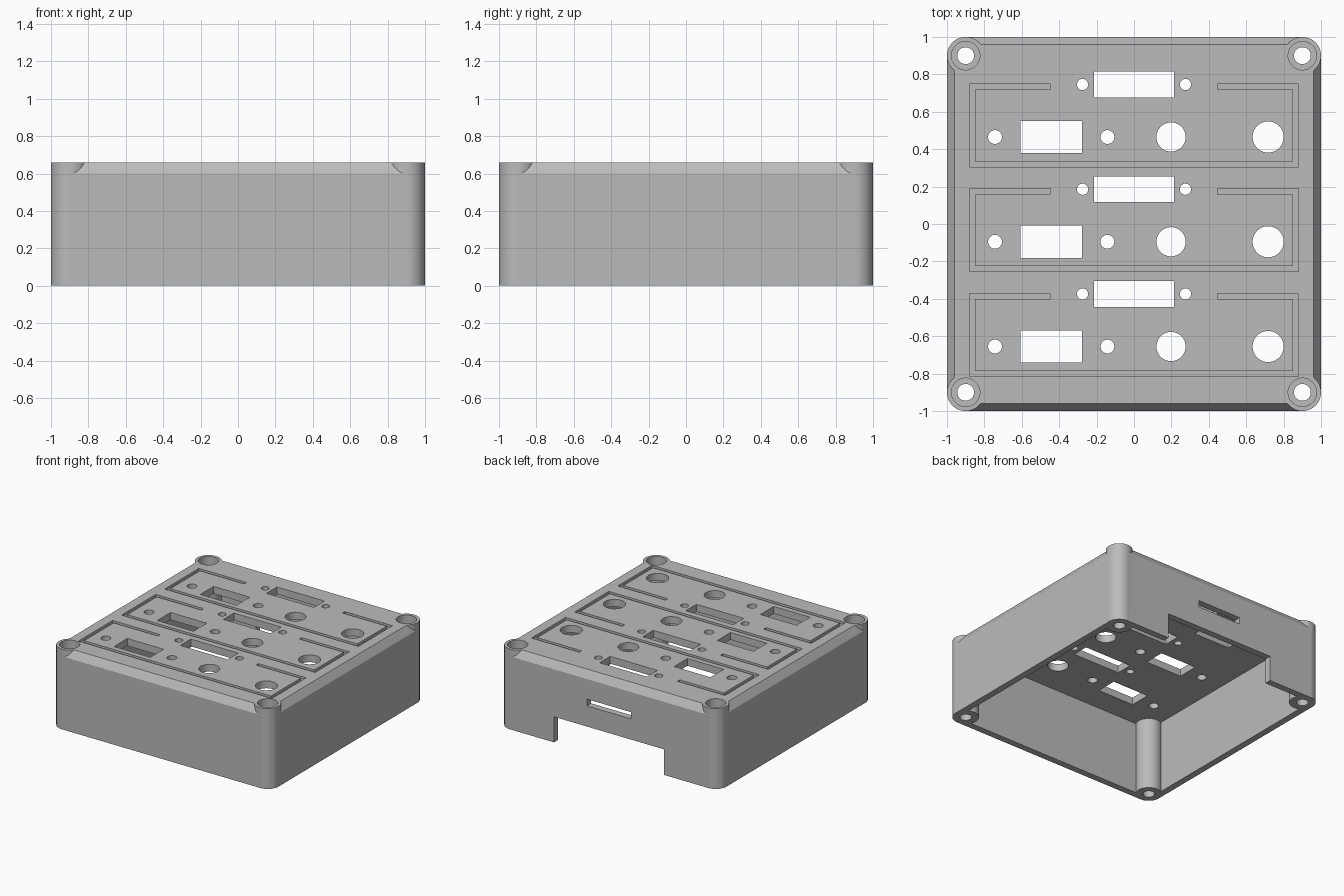
import bpy
import bmesh
from math import cos, sin, tau, radians

cube = bpy.data.objects.get("Cube")
if cube:
    bpy.data.objects.remove(cube, do_unlink=True)

HEIGHT = 0.66
CEILING = 0.60
POST = 0.9           # corner post centre
POST_RADIUS = 0.1
CORNERS = [(sx * POST, sy * POST) for sx in (-1, 1) for sy in (-1, 1)]

grey = bpy.data.materials.new("grey plastic")
grey.use_nodes = True
GREY = (0.5, 0.5, 0.5, 1)
grey.diffuse_color = GREY
grey.node_tree.nodes["Principled BSDF"].inputs["Base Color"].default_value = GREY


def rect(x, y, w, h):
    return [(x - w / 2, y - h / 2), (x + w / 2, y - h / 2),
            (x + w / 2, y + h / 2), (x - w / 2, y + h / 2)]


def circle(x, y, r, n=64):
    return [(x + r * cos(tau * i / n), y + r * sin(tau * i / n)) for i in range(n)]


def octagon(half, flat):
    pts = [(half, -flat), (half, flat), (flat, half), (-flat, half)]
    return pts + [(-x, -y) for x, y in pts]


def loft(bm, *levels):
    """Closed solid through (outline, z) levels."""
    rings = [[bm.verts.new((x, y, z)) for x, y in pts] for pts, z in levels]
    bm.faces.new(rings[0][::-1])
    bm.faces.new(rings[-1])
    for low, high in zip(rings, rings[1:]):
        for i in range(len(low)):
            j = (i + 1) % len(low)
            bm.faces.new((low[i], low[j], high[j], high[i]))


def prism(bm, pts, z0, z1):
    loft(bm, (pts, z0), (pts, z1))


def make(name, bm):
    bmesh.ops.recalc_face_normals(bm, faces=bm.faces)
    mesh = bpy.data.meshes.new(name)
    bm.to_mesh(mesh)
    bm.free()
    mesh.materials.append(grey)
    obj = bpy.data.objects.new(name, mesh)
    bpy.context.collection.objects.link(obj)
    return obj


def combine(target, bm, operation):
    """Boolean a temporary solid into the target and discard it."""
    tool = make("cutter", bm)
    tool.hide_render = True
    mod = target.modifiers.new("boolean", "BOOLEAN")
    mod.operation, mod.object, mod.solver = operation, tool, "EXACT"
    bpy.context.view_layer.objects.active = target
    bpy.ops.object.modifier_apply(modifier=mod.name)
    bpy.data.objects.remove(tool, do_unlink=True)


# Shell with chamfered top edges
bm = bmesh.new()
SIDE = 0.9995
loft(bm, (octagon(SIDE, 0.902), 0), (octagon(SIDE, 0.902), CEILING),
     (octagon(0.96, 0.9), HEIGHT))
case = make("enclosure_lid", bm)

# Hollow interior, open underneath
bm = bmesh.new()
prism(bm, rect(0, 0, 1.89, 1.89), -0.2, CEILING)
combine(case, bm, "DIFFERENCE")

# Corner screw posts
bm = bmesh.new()
for x, y in CORNERS:
    prism(bm, circle(x, y, POST_RADIUS), 0, HEIGHT)
combine(case, bm, "UNION")

# Counterbores, panel openings, grooves and the rear openings
bm = bmesh.new()
for x, y in CORNERS:
    prism(bm, circle(x, y, 0.076), HEIGHT - 0.08, 0.8)
for row in (0.465, -0.095, -0.655):
    upper = row + 0.281
    cuts = [rect(0, upper, 0.43, 0.137), rect(-0.443, row, 0.33, 0.173)]
    cuts += [circle(sx * 0.275, upper, 0.03, 32) for sx in (-1, 1)]
    cuts += [circle(x, row, r) for x, r in
             ((-0.743, 0.037), (-0.142, 0.037), (0.198, 0.078), (0.717, 0.083))]
    for pts in cuts:
        prism(bm, pts, 0.5, 0.8)
    # Bracket-shaped groove around each connector group
    outer, inner, tip, w = 0.88, 0.85, 0.446, 0.03
    top, bottom = row + 0.284, row - 0.16
    half = [(outer, bottom), (outer, top), (tip, top), (tip, top - w),
            (inner, top - w), (inner, bottom + w)]
    prism(bm, half + [(-x, y) for x, y in reversed(half)], HEIGHT - 0.02, 0.8)
prism(bm, rect(0, 1.0, 1.0, 0.2), -0.2, 0.21)
prism(bm, rect(0, 1.0, 0.4, 0.2), 0.38, 0.435)
combine(case, bm, "DIFFERENCE")

# Screw holes through the posts
bm = bmesh.new()
for x, y in CORNERS:
    prism(bm, circle(x, y, 0.045), -0.2, 0.8)
combine(case, bm, "DIFFERENCE")

# Smooth round walls, crisp edges, flat panels
bpy.ops.object.select_all(action="DESELECT")
case.select_set(True)
bpy.context.view_layer.objects.active = case
bpy.ops.object.shade_smooth_by_angle(angle=radians(25))
weighted = case.modifiers.new("weighted normals", "WEIGHTED_NORMAL")
weighted.keep_sharp = True
